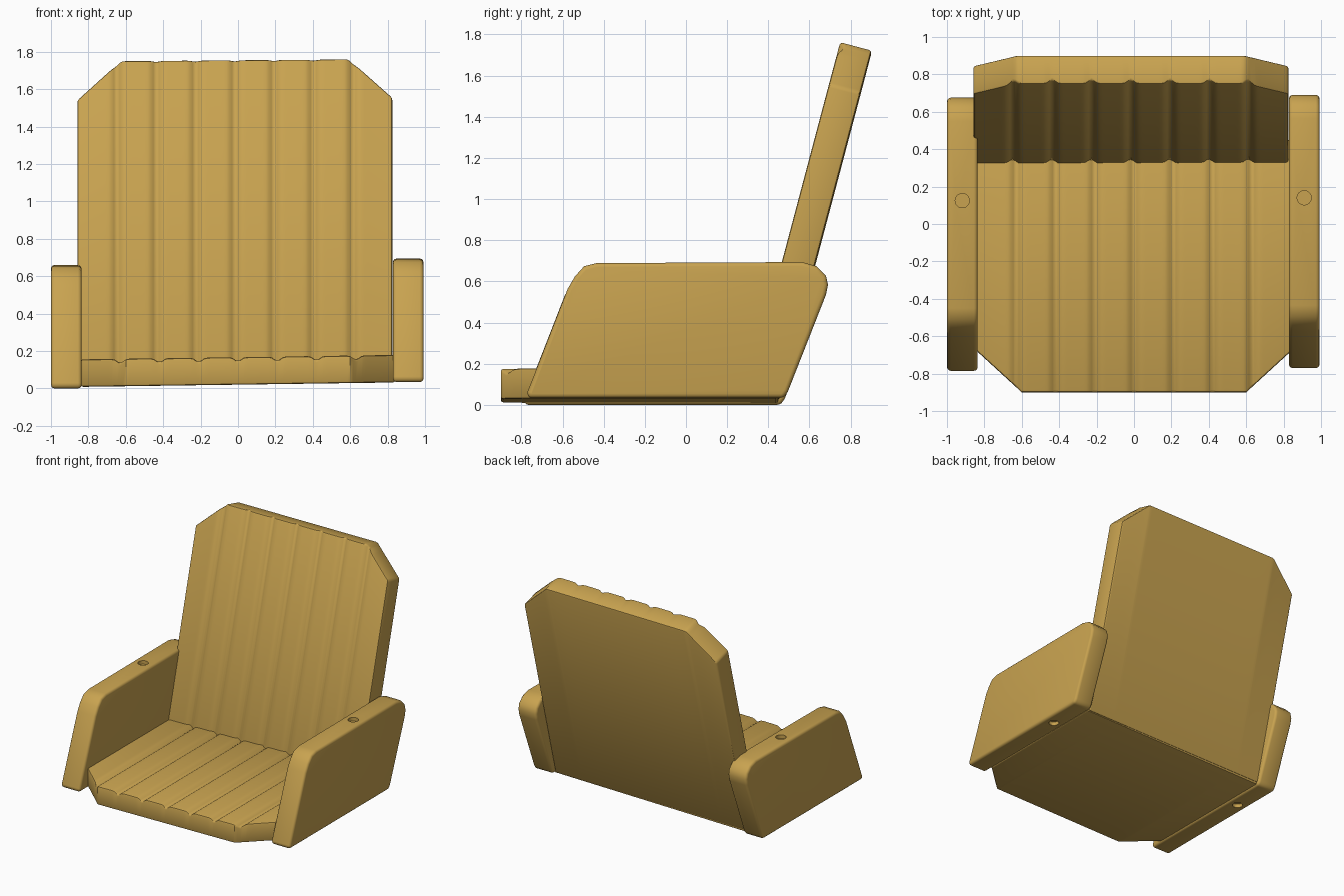
import bpy, bmesh, math
from mathutils import Vector

cube = bpy.data.objects.get("Cube")
if cube:
    bpy.data.objects.remove(cube, do_unlink=True)

wood = bpy.data.materials.new("honey_wood")
wood.use_nodes = True
COLOUR = (0.58, 0.365, 0.08, 1)
wood.diffuse_color = COLOUR
wood.node_tree.nodes["Principled BSDF"].inputs["Base Color"].default_value = COLOUR


def make_object(name, bm):
    bmesh.ops.recalc_face_normals(bm, faces=bm.faces)
    mesh = bpy.data.meshes.new(name)
    bm.to_mesh(mesh)
    bm.free()
    mesh.materials.append(wood)
    obj = bpy.data.objects.new(name, mesh)
    bpy.context.collection.objects.link(obj)
    return obj


def apply_modifiers(obj):
    bpy.ops.object.select_all(action='DESELECT')
    obj.select_set(True)
    bpy.context.view_layer.objects.active = obj
    for mod in list(obj.modifiers):
        bpy.ops.object.modifier_apply(modifier=mod.name)
    bpy.ops.object.shade_smooth_by_angle(angle=math.radians(40))


def add_bevel(obj, width, segments=3):
    mod = obj.modifiers.new("soft_edges", 'BEVEL')
    mod.width = width
    mod.segments = segments
    mod.limit_method = 'ANGLE'
    mod.angle_limit = math.radians(45)


def panel(name, half, centre, length, flat, cut, thick, origin, along, up, roll):
    """Plank slab swept across x: grooved face, two chamfered end corners."""
    bm = bmesh.new()
    columns = 112
    previous = None
    for i in range(columns + 1):
        x = half * (2 * i / columns - 1)
        end = length - cut * max(0, (abs(x) - flat) / (half - flat))
        groove = sum(math.exp(-((x - 0.21 * k) / 0.022) ** 2) for k in range(-3, 4))
        top = thick - 0.022 * groove
        ring = []
        for l, t in ((0, 0), (end, 0), (end, top), (0, top)):
            p = origin + along * l + up * t
            ring.append(bm.verts.new((x + centre, p.y, p.z + roll * x)))
        if previous:
            for a in range(4):
                b = (a + 1) % 4
                bm.faces.new((previous[a], previous[b], ring[b], ring[a]))
        else:
            bm.faces.new(ring)
        previous = ring
    bm.faces.new(previous)
    obj = make_object(name, bm)
    add_bevel(obj, 0.012, 2)
    apply_modifiers(obj)
    return obj


# Seat planks, chamfered at the front
panel("seat", 0.84, 0, 1.35, 0.6, 0.22, 0.147,
      Vector((0, 0.45, 0.02)), Vector((0, -1, 0)), Vector((0, 0, 1)), 0.014)

# Reclined backrest planks, chamfered at the top
lean = math.atan(0.265)
panel("backrest", 0.842, -0.017, 1.745, 0.61, 0.215, 0.158,
      Vector((0, 0.455, 0.03)), Vector((0, math.sin(lean), math.cos(lean))),
      Vector((0, -math.cos(lean), math.sin(lean))), 0.008)

# Solid side arms with slanted ends and shallow peg holes
PROFILE = [(-0.775, 0), (-0.775, 0.03), (-0.58, 0.53), (-0.545, 0.59), (-0.5, 0.64),
           (-0.44, 0.655), (0.56, 0.66), (0.63, 0.64), (0.675, 0.595),
           (0.685, 0.55), (0.675, 0.5), (0.49, 0.03), (0.47, 0)]


def arm(name, x0, x1, dy, dz):
    bm = bmesh.new()
    face = bm.faces.new([bm.verts.new((x0, y + dy, z + dz)) for y, z in PROFILE])
    new = bmesh.ops.extrude_face_region(bm, geom=[face])["geom"]
    bmesh.ops.translate(bm, vec=(x1 - x0, 0, 0),
                        verts=[v for v in new if isinstance(v, bmesh.types.BMVert)])
    obj = make_object(name, bm)
    add_bevel(obj, 0.02)
    cutters = []
    for z in (dz, dz + 0.66):
        cb = bmesh.new()
        bmesh.ops.create_cone(cb, cap_ends=True, segments=24, radius1=0.038,
                              radius2=0.038, depth=0.06)
        cutter = make_object(name + "_hole_cutter", cb)
        cutter.location = ((x0 + x1) / 2, 0.135 + dy, z)
        cutter.hide_render = True
        mod = obj.modifiers.new("peg_hole", 'BOOLEAN')
        mod.operation = 'DIFFERENCE'
        mod.solver = 'EXACT'
        mod.object = cutter
        cutters.append(cutter)
    bpy.context.view_layer.update()
    apply_modifiers(obj)
    for cutter in cutters:
        bpy.data.objects.remove(cutter, do_unlink=True)


arm("right_arm", -1.0, -0.836, -0.01, 0.0)
arm("left_arm", 0.828, 0.992, 0.005, 0.034)
